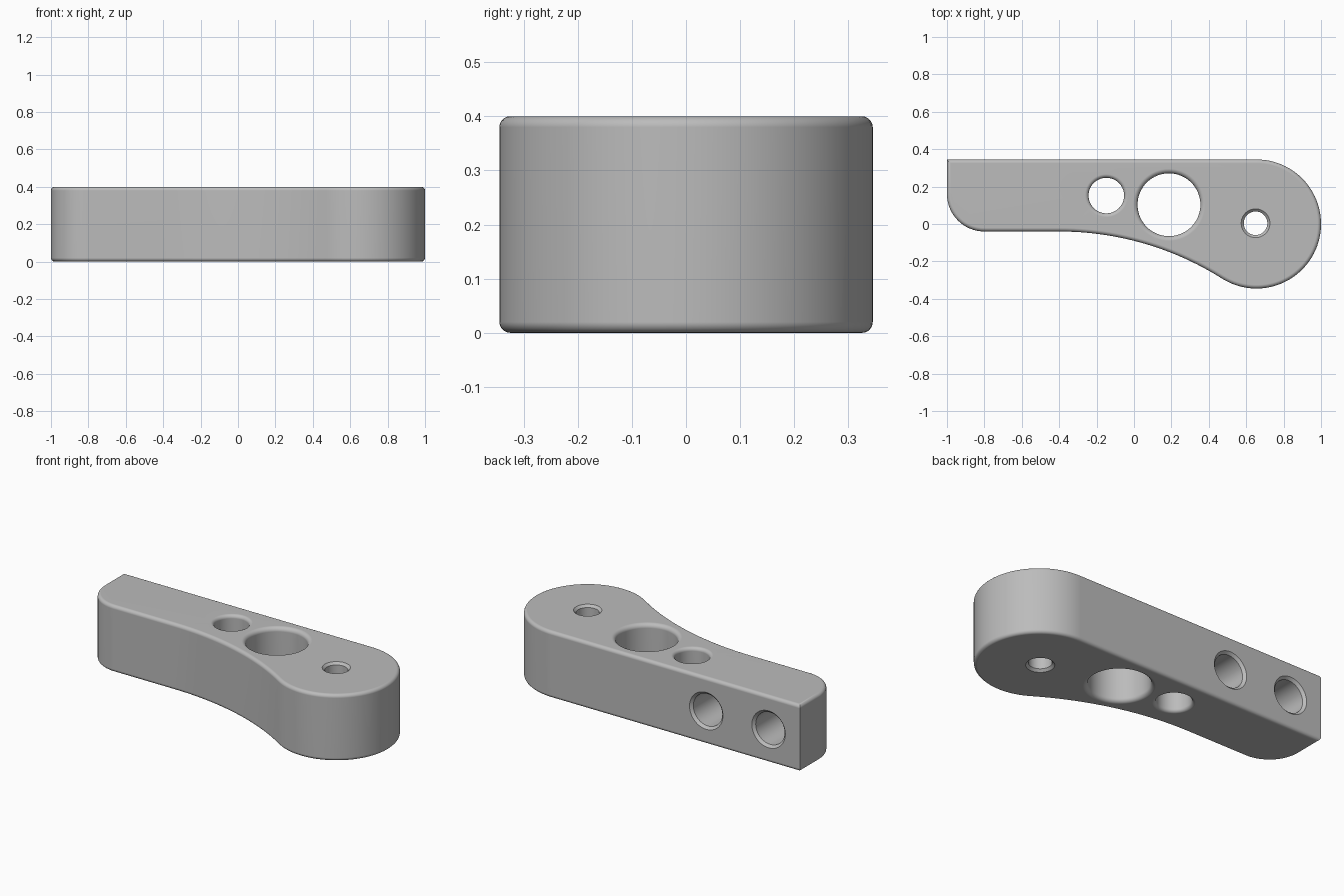
import bpy, bmesh
from math import sin, cos, pi, radians, atan2, sqrt
from mathutils import Matrix

if "Cube" in bpy.data.objects:
    bpy.data.objects.remove(bpy.data.objects["Cube"])

HEIGHT, EDGE = 0.4, 0.02
BACK, FRONT = 0.345, -0.04
HEAD_X, HEAD_R = 0.655, 0.345
CORNER_R = 0.2
WAIST_X = -0.4

grey = bpy.data.materials.new("plain grey")
grey.use_nodes = True
grey.diffuse_color = (0.5, 0.5, 0.5, 1)
grey.node_tree.nodes["Principled BSDF"].inputs["Base Color"].default_value = grey.diffuse_color


def arc(cx, cy, r, a0, a1, n):
    steps = [a0 + (a1 - a0) * i / n for i in range(n + 1)]
    return [(cx + r * cos(a), cy + r * sin(a)) for a in steps]


def make_object(name, bm):
    bmesh.ops.recalc_face_normals(bm, faces=bm.faces)
    mesh = bpy.data.meshes.new(name)
    bm.to_mesh(mesh)
    bm.free()
    ob = bpy.data.objects.new(name, mesh)
    bpy.context.collection.objects.link(ob)
    mesh.materials.append(grey)
    return ob


def make_body():
    # The hollow front curve is tangent to the straight edge and the round head
    dx = HEAD_X - WAIST_X
    waist_r = (dx**2 + FRONT**2 - HEAD_R**2) / (2 * (HEAD_R + FRONT))
    waist_y = FRONT - waist_r
    join = atan2(-waist_y, dx)
    outline = [(-1, BACK)]
    outline += arc(-1 + CORNER_R, FRONT + CORNER_R, CORNER_R, pi, 1.5 * pi, 16)
    outline += arc(WAIST_X, waist_y, waist_r, pi / 2, join, 24)
    outline += arc(HEAD_X, 0, HEAD_R, join - pi, pi / 2, 56)[1:]
    bm = bmesh.new()
    base = bm.faces.new([bm.verts.new((x, y, 0)) for x, y in outline])
    top = bmesh.ops.extrude_face_region(bm, geom=[base])["geom"]
    top_verts = [g for g in top if isinstance(g, bmesh.types.BMVert)]
    bmesh.ops.translate(bm, verts=top_verts, vec=(0, 0, HEIGHT))
    if not any(f for f in bm.faces if all(v.co.z == 0 for v in f.verts)):
        bm.faces.new([v for v in bm.verts if v.co.z == 0])
    # Round the top and bottom rims
    rims = [e for e in bm.edges if abs(e.verts[0].co.z - e.verts[1].co.z) < 0.001]
    bmesh.ops.bevel(bm, geom=rims, offset=EDGE, segments=5, profile=0.5,
                    affect='EDGES', clamp_overlap=False)
    return make_object("lever_body", bm)


def make_cutter(profile, matrix, sides=64):
    # Closed solid of revolution around z
    bm = bmesh.new()
    rings = [[bm.verts.new((r * cos(2 * pi * i / sides), r * sin(2 * pi * i / sides), z))
              for i in range(sides)] for r, z in profile]
    for low, high in zip(rings, rings[1:]):
        for i in range(sides):
            j = (i + 1) % sides
            bm.faces.new((low[i], low[j], high[j], high[i]))
    bm.faces.new(rings[0][::-1])
    bm.faces.new(rings[-1])
    bmesh.ops.transform(bm, matrix=matrix, verts=bm.verts)
    cutter = make_object("hole_cutter", bm)
    cutter.hide_render = True
    return cutter


def flare(r, size, steps):
    # Mouth of a hole as (radius, depth): rounded, or chamfered with one step
    return [(r + size * (1 - sin(a)), size * (1 - cos(a)))
            for a in [pi / 2 * i / steps for i in range(steps + 1)]]


def through_hole(x, y, r, size, steps):
    mouth = flare(r, size, steps)
    wide = r + size
    lower = [(wide, -0.05)] + [(a, d) for a, d in mouth]
    upper = [(a, HEIGHT - d) for a, d in lower[::-1]]
    return make_cutter(lower + upper, Matrix.Translation((x, y, 0)))


def back_hole(x, r, size, depth):
    mouth = [(r + size, -0.05)] + flare(r, size, 1) + [(r, depth)]
    place = Matrix.Translation((x, BACK, HEIGHT / 2)) @ Matrix.Rotation(radians(90), 4, 'X')
    return make_cutter(mouth, place)


body = make_body()
cutters = [
    through_hole(-0.148, 0.152, 0.095, 0.02, 5),
    through_hole(0.187, 0.103, 0.168, 0.025, 5),
    through_hole(0.65, 0.004, 0.063, 0.014, 1),
    back_hole(-0.79, 0.096, 0.015, 0.28),
    back_hole(-0.376, 0.096, 0.015, 0.28),
]

bpy.context.view_layer.objects.active = body
body.select_set(True)
for cutter in cutters:
    cut = body.modifiers.new("hole", 'BOOLEAN')
    cut.operation, cut.solver, cut.object = 'DIFFERENCE', 'EXACT', cutter
    bpy.ops.object.modifier_apply(modifier=cut.name)
    bpy.data.objects.remove(cutter)

# Smooth rounded rims while the large faces stay flat
bpy.ops.object.select_all(action='DESELECT')
body.select_set(True)
bpy.ops.object.shade_smooth_by_angle(angle=radians(30))
weighted = body.modifiers.new("flat_faces", 'WEIGHTED_NORMAL')
weighted.keep_sharp = True
